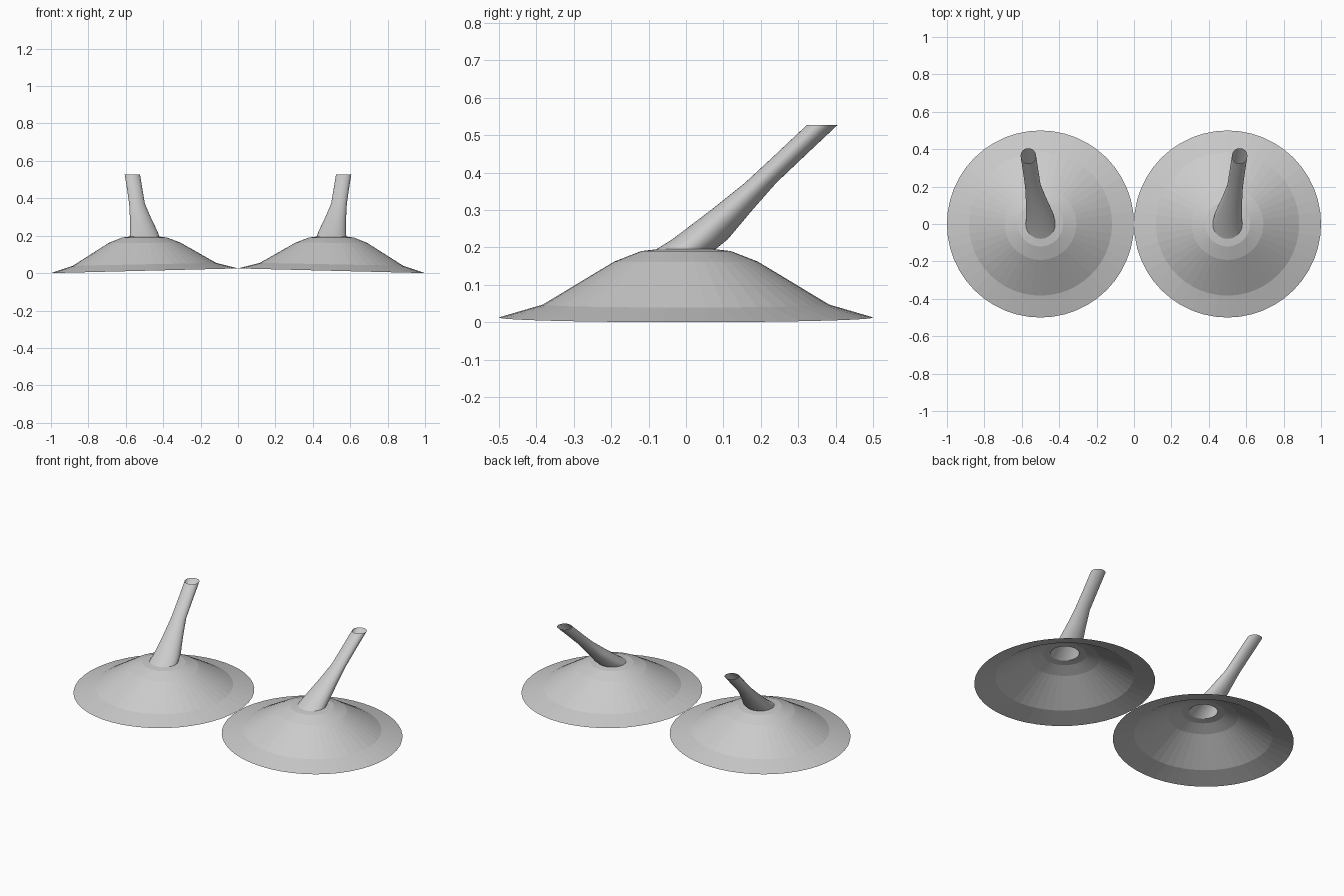
import bpy, bmesh
from math import cos, sin, pi

if "Cube" in bpy.data.objects:
    bpy.data.objects.remove(bpy.data.objects["Cube"])

SEG = 48


def loft(name, rings, side, smooth):
    """Open shell through rings of (x, y, z, radius, slope along x)."""
    bm = bmesh.new()
    loops = []
    for x, y, z, r, slope in rings:
        loop = []
        for i in range(SEG):
            a = 2 * pi * i / SEG
            dx = r * cos(a)
            loop.append(bm.verts.new((side * (x + dx), y + r * sin(a), z - slope * dx)))
        loops.append(loop)
    for low, high in zip(loops, loops[1:]):
        for i in range(SEG):
            j = (i + 1) % SEG
            quad = [low[i], low[j], high[j], high[i]]
            if side < 0:
                quad.reverse()
            bm.faces.new(quad).smooth = smooth
    mesh = bpy.data.meshes.new(name)
    bm.to_mesh(mesh)
    bm.free()
    obj = bpy.data.objects.new(name, mesh)
    bpy.context.collection.objects.link(obj)


# shallow dish: tilted rim, flared skirt, cone, shoulder, flat top with hole
dish = [
    (0.5, 0, 0.0125, 0.5, 0.025),
    (0.5, 0, 0.047, 0.383, 0.02),
    (0.5, 0, 0.162, 0.192, 0.006),
    (0.5, 0, 0.190, 0.12, 0),
    (0.5, 0, 0.195, 0.079, 0),
]

# hollow leaning tube, open at both ends
tube = [
    (0.5, 0, 0.195, 0.079, 0),
    (0.504, 0.038, 0.222, 0.074, 0),
    (0.522, 0.119, 0.297, 0.056, 0),
    (0.540, 0.199, 0.372, 0.042, 0),
    (0.552, 0.280, 0.448, 0.041, 0),
    (0.565, 0.364, 0.527, 0.041, 0),
]

for label, side in (("right", 1), ("left", -1)):
    loft(label + "_dish", dish, side, False)
    loft(label + "_tube", tube, side, True)
